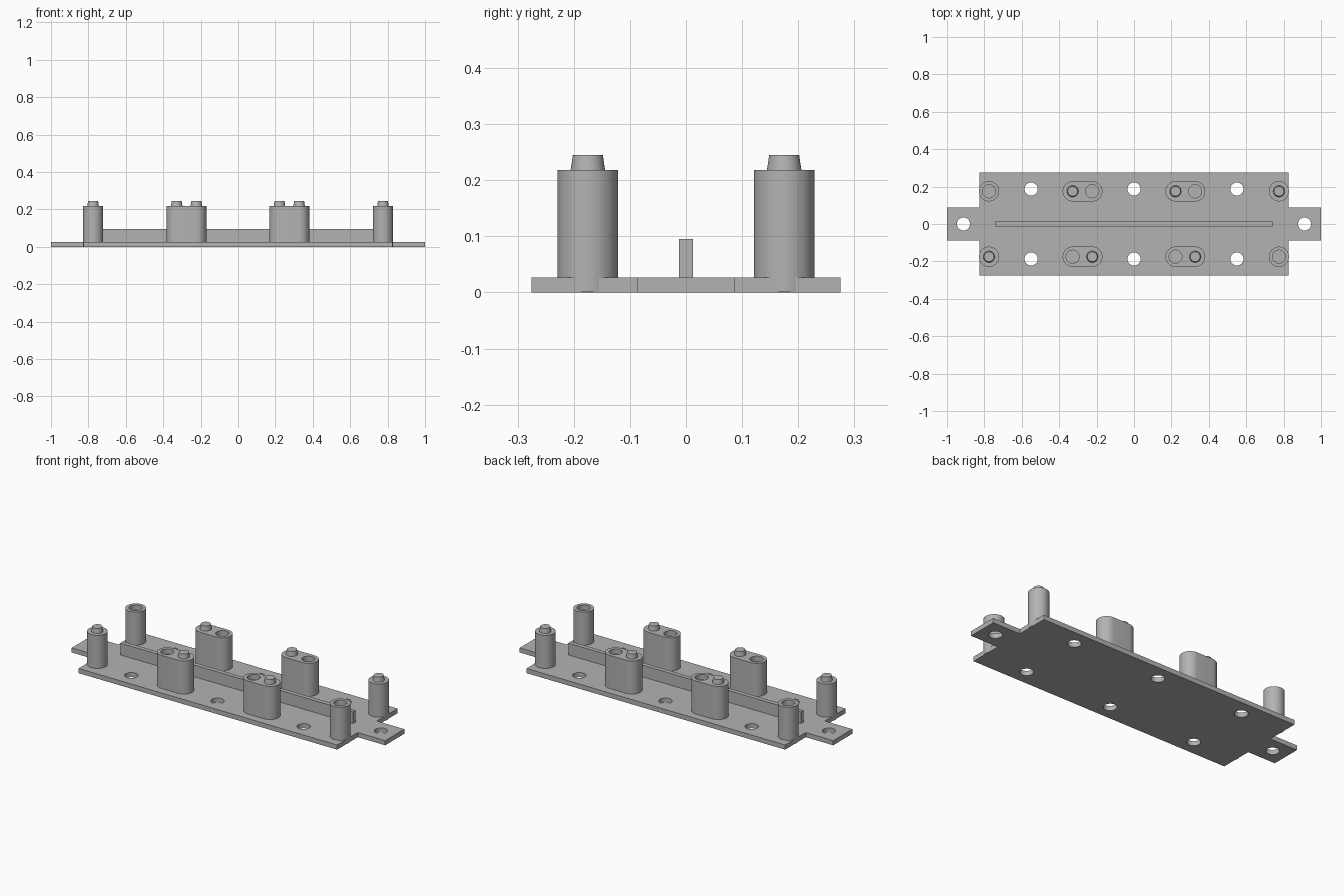
import bpy, bmesh
from math import cos, sin, pi

cube = bpy.data.objects.get("Cube")
if cube:
    bpy.data.objects.remove(cube, do_unlink=True)

mat = bpy.data.materials.new("plain grey")
mat.use_nodes = True
GREY = (0.45, 0.45, 0.45, 1)
mat.diffuse_color = GREY
mat.node_tree.nodes["Principled BSDF"].inputs["Base Color"].default_value = GREY

PLATE_TOP, POST_TOP, PEG_TOP = 0.027, 0.218, 0.245
POST_R, HOLE_R = 0.054, 0.035
ROW_Y = 0.175


def prism(name, outline, z0, z1, taper=1.0):
    """Extrude a closed outline from z0 to z1, optionally narrowing the top."""
    n = len(outline)
    cx = sum(p[0] for p in outline) / n
    cy = sum(p[1] for p in outline) / n
    bm = bmesh.new()
    low = [bm.verts.new((x, y, z0)) for x, y in outline]
    top = [bm.verts.new((cx + (x - cx) * taper, cy + (y - cy) * taper, z1))
           for x, y in outline]
    bm.faces.new(low[::-1])
    bm.faces.new(top)
    for i in range(n):
        j = (i + 1) % n
        bm.faces.new((low[i], low[j], top[j], top[i]))
    mesh = bpy.data.meshes.new(name)
    bm.to_mesh(mesh)
    bm.free()
    mesh.materials.append(mat)
    ob = bpy.data.objects.new(name, mesh)
    bpy.context.collection.objects.link(ob)
    return ob


def slot(x0, x1, y, r, half=24):
    """Outline of a rounded slot; a circle when x0 equals x1."""
    pts = []
    for cx, start in ((x1, -pi / 2), (x0, pi / 2)):
        steps = half if x0 == x1 else half + 1
        for i in range(steps):
            a = start + pi * i / half
            pts.append((cx + r * cos(a), y + r * sin(a)))
    return pts


def drill(ob, centres, z0, z1):
    """Cut round holes between z0 and z1, then discard the cutters."""
    cutters = [prism("hole_cutter", slot(x, x, y, HOLE_R), z0, z1) for x, y in centres]
    for c in cutters:
        c.hide_render = True
        mod = ob.modifiers.new("hole", "BOOLEAN")
        mod.operation, mod.solver, mod.object = "DIFFERENCE", "EXACT", c
    deps = bpy.context.evaluated_depsgraph_get()
    ob.data = bpy.data.meshes.new_from_object(ob.evaluated_get(deps))
    ob.modifiers.clear()
    for c in cutters:
        bpy.data.objects.remove(c, do_unlink=True)


# Base plate with a mounting tab at each end
quarter = [(1, 0.087), (0.825, 0.087), (0.825, 0.275)]
right = [(x, -y) for x, y in quarter[::-1]] + quarter
plate = prism("base_plate", right + [(-x, -y) for x, y in right], 0, PLATE_TOP)
screw_holes = [(x, y) for x in (-0.55, 0, 0.55) for y in (-0.187, 0.187)]
drill(plate, screw_holes + [(-0.912, 0), (0.912, 0)], -0.1, 0.1)

# Centre rib
prism("centre_rib", [(-0.742, -0.0125), (0.742, -0.0125),
                     (0.742, 0.0125), (-0.742, 0.0125)], 0.02, 0.095)

# Posts: each row alternates pegs and sockets, the rows are opposite
groups = [(-0.775,), (-0.328, -0.223), (0.222, 0.327), (0.775,)]
for row, y in (("front", -ROW_Y), ("back", ROW_Y)):
    peg_next = row == "front"
    for g, xs in enumerate(groups):
        post = prism(f"{row}_post_{g + 1}", slot(xs[0], xs[-1], y, POST_R), 0.001, POST_TOP)
        sockets = []
        for x in xs:
            if peg_next:
                prism(f"{row}_peg_{g + 1}", slot(x, x, y, 0.031),
                      POST_TOP - 0.002, PEG_TOP, taper=0.86)
            else:
                sockets.append((x, y))
            peg_next = not peg_next
        if sockets:
            drill(post, sockets, POST_TOP - 0.03, POST_TOP + 0.05)

# Smooth round walls, crisp edges
bpy.ops.object.select_all(action="DESELECT")
for ob in bpy.context.collection.objects:
    if ob.type == "MESH" and mat.name in ob.data.materials:
        ob.select_set(True)
        bpy.context.view_layer.objects.active = ob
bpy.ops.object.shade_smooth_by_angle(angle=0.6)
